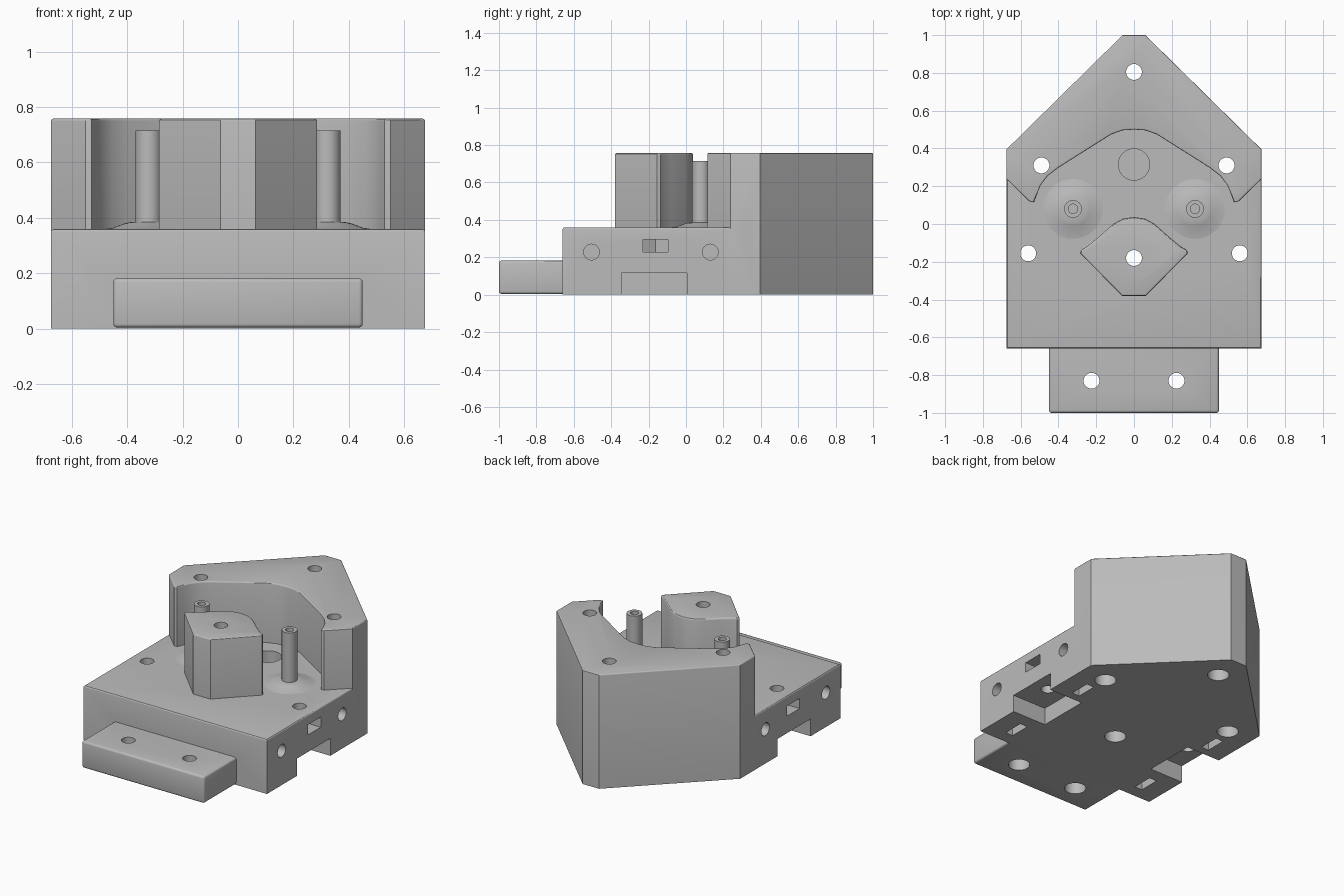
import bpy, bmesh, math
from mathutils import Matrix, Vector

old = bpy.data.objects.get("Cube")
if old:
    bpy.data.objects.remove(old, do_unlink=True)

grey = bpy.data.materials.new("plain grey")
grey.use_nodes = True
COLOUR = (0.5, 0.5, 0.5, 1)
grey.diffuse_color = COLOUR
grey.node_tree.nodes["Principled BSDF"].inputs["Base Color"].default_value = COLOUR


def finish(bm, name):
    bmesh.ops.recalc_face_normals(bm, faces=bm.faces)
    mesh = bpy.data.meshes.new(name)
    bm.to_mesh(mesh)
    bm.free()
    mesh.materials.append(grey)
    ob = bpy.data.objects.new(name, mesh)
    bpy.context.collection.objects.link(ob)
    return ob


def prism(name, outline, z0, z1, rim=0.0, all_edges=False):
    """Extrude an outline upward, rounding its top rim or every edge."""
    bm = bmesh.new()
    base = bm.faces.new([bm.verts.new((x, y, z0)) for x, y in outline])
    ext = bmesh.ops.extrude_face_region(bm, geom=[base])
    top = [v for v in ext["geom"] if isinstance(v, bmesh.types.BMVert)]
    bmesh.ops.translate(bm, verts=top, vec=(0, 0, z1 - z0))
    if rim:
        edges = [e for e in bm.edges
                 if all_edges or all(v.co.z > z1 - 0.001 for v in e.verts)]
        bmesh.ops.bevel(bm, geom=edges, offset=rim, segments=3, profile=0.5,
                        affect='EDGES', clamp_overlap=False)
    return finish(bm, name)


def box(name, x0, x1, y0, y1, z0, z1, **kw):
    return prism(name, [(x0, y0), (x1, y0), (x1, y1), (x0, y1)], z0, z1, **kw)


def cylinder(name, start, end, radius):
    a, b = Vector(start), Vector(end)
    bm = bmesh.new()
    rot = (b - a).to_track_quat('Z', 'Y').to_matrix().to_4x4()
    bmesh.ops.create_cone(bm, cap_ends=True, segments=32, radius1=radius, radius2=radius,
                          depth=(b - a).length, matrix=Matrix.Translation((a + b) / 2) @ rot)
    return finish(bm, name)


def combine(target, tool, operation):
    mod = target.modifiers.new(operation.lower(), 'BOOLEAN')
    mod.operation, mod.solver, mod.object = operation, 'EXACT', tool
    bpy.context.view_layer.objects.active = target
    bpy.ops.object.modifier_apply(modifier=mod.name)
    bpy.data.objects.remove(tool, do_unlink=True)


def mirrored(half):
    """Complete a half outline running from the +x side to the centre line."""
    return half + [(-x, y) for x, y in reversed(half) if x > 0]


def smooth(ob):
    bpy.ops.object.select_all(action='DESELECT')
    ob.select_set(True)
    bpy.context.view_layer.objects.active = ob
    bpy.ops.object.shade_smooth_by_angle(angle=math.radians(30))


W = 0.675      # half width of the body
FLOOR = 0.36   # height of the deck
TOP = 0.758    # height of the tower

# Deck, reaching back inside the tower
body = prism("body", mirrored([(W, -0.66), (W, 0.35), (0.1, 0.8)]), 0, FLOOR, rim=0.012)

# Rear tower with a curved front recess
inner = [(0, 0.5), (0.06, 0.496), (0.12, 0.475), (0.4, 0.298), (0.455, 0.256),
         (0.495, 0.205), (0.514, 0.155), (0.529, 0.115), (0.55, 0.116)]
outer = [(W, 0.238), (W, 0.395), (0.06, 1.0)]
ring = inner + outer
tower = prism("rear_tower", ring + [(-x, y) for x, y in reversed(ring) if x > 0],
              0, TOP, rim=0.008)
combine(body, tower, 'UNION')

# Front pillar with a softly pointed back
pillar = prism("front_pillar", mirrored([
    (0.063, -0.38), (0.286, -0.155), (0.28, -0.137), (0.245, -0.117), (0.2, -0.08),
    (0.11, 0.0), (0.06, 0.028), (0, 0.037)]), 0.2, TOP, rim=0.01)
combine(body, pillar, 'UNION')

# Front step
step = box("front_step", -0.45, 0.45, -1.0, -0.63, 0.004, 0.182, rim=0.014, all_edges=True)
combine(body, step, 'UNION')

# Side notches under the deck
for s in (1, -1):
    x0, x1 = sorted((s * 0.425, s * 0.8))
    combine(body, box("notch", x0, x1, -0.345, 0.005, -0.1, 0.115), 'DIFFERENCE')

# Vertical screw holes with wide counterbores underneath
holes = [(0, 0.805, 0.2), (0, -0.18, 0.2)]
for s in (1, -1):
    holes += [(s * 0.49, 0.31, 0.2), (s * 0.225, -0.83, 0.09), (s * 0.56, -0.155, None)]
for x, y, bore in holes:
    combine(body, cylinder("hole", (x, y, -0.1), (x, y, 1), 0.042), 'DIFFERENCE')
    if bore:
        combine(body, cylinder("bore", (x, y, -0.1), (x, y, bore), 0.066), 'DIFFERENCE')

# Blind socket in the deck
combine(body, cylinder("socket", (0, 0.315, 0.18), (0, 0.315, 0.6), 0.083), 'DIFFERENCE')

# Side screw holes, their nut pockets, and pointed side slots
for s in (1, -1):
    for y in (-0.505, 0.13):
        combine(body, cylinder("side_hole", (s * 0.4, y, 0.228), (s * 0.8, y, 0.228), 0.042),
                'DIFFERENCE')
        x0, x1 = sorted((s * 0.49, s * 0.545))
        combine(body, box("nut_pocket", x0, x1, y - 0.07, y + 0.07, -0.1, 0.3), 'DIFFERENCE')
    slot = prism("side_slot", [(s * 0.8, -0.23), (s * 0.8, -0.095), (s * 0.52, -0.095),
                               (s * 0.482, -0.163), (s * 0.52, -0.23)], 0.228, 0.295)
    combine(body, slot, 'DIFFERENCE')
smooth(body)

# Hollow posts with flared feet
PROFILE = [(0.18, 0.357), (0.13, 0.364), (0.09, 0.379), (0.07, 0.384), (0.047, 0.386),
           (0.047, 0.715), (0.025, 0.715), (0.025, 0.45), (0.0, 0.45)]
for s, side in ((1, "left"), (-1, "right")):
    bm = bmesh.new()
    verts = [bm.verts.new((r, 0, z)) for r, z in PROFILE]
    edges = [bm.edges.new(pair) for pair in zip(verts, verts[1:])]
    bmesh.ops.spin(bm, geom=verts + edges, cent=(0, 0, 0), axis=(0, 0, 1),
                   angle=math.tau, steps=32, use_duplicate=False)
    bmesh.ops.remove_doubles(bm, verts=bm.verts, dist=0.0005)
    post = finish(bm, side + "_post")
    post.location = (s * 0.323, 0.08, 0)
    smooth(post)
